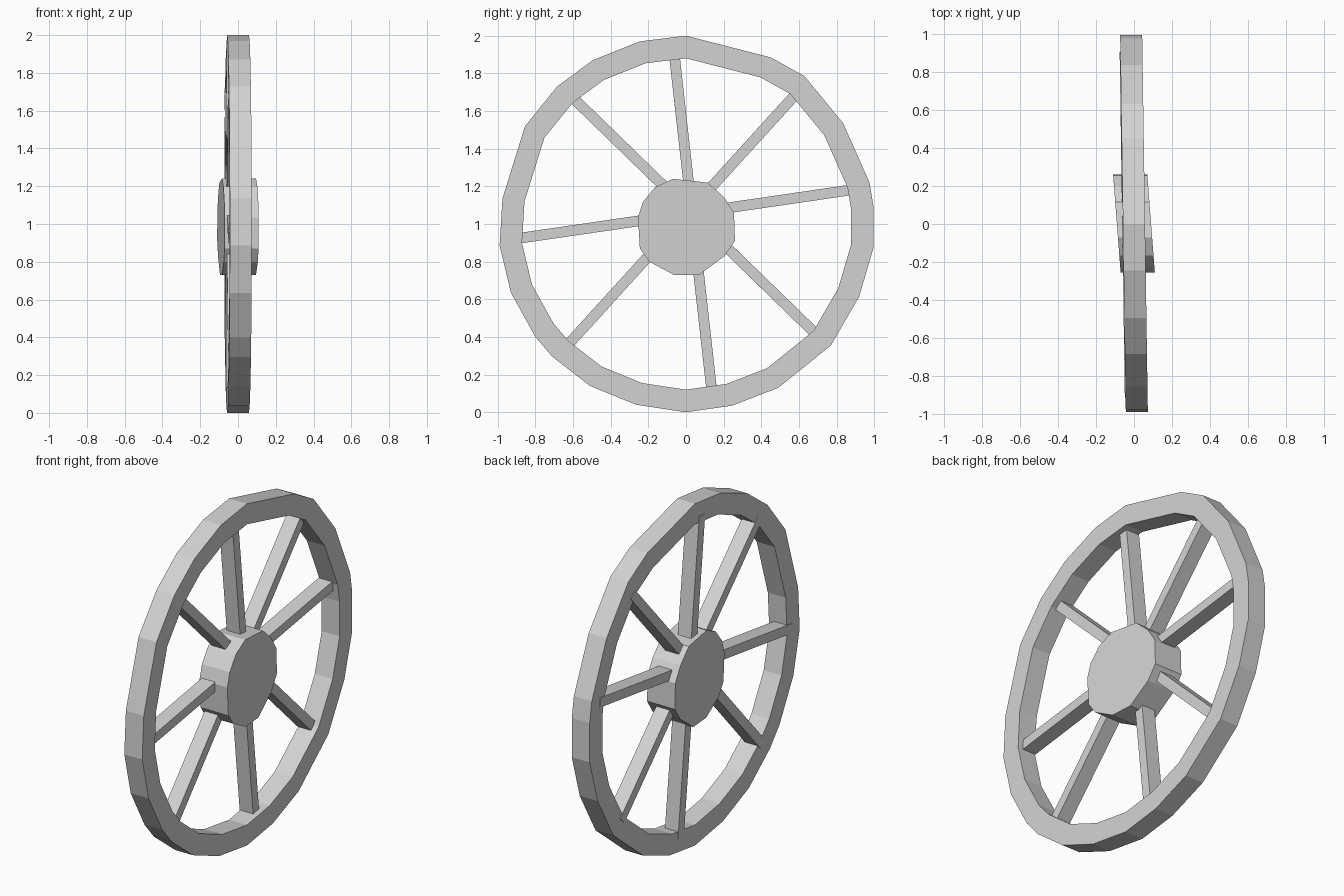
import bpy
import bmesh
from mathutils import Vector

if "Cube" in bpy.data.objects:
    bpy.data.objects.remove(bpy.data.objects["Cube"], do_unlink=True)

grey = bpy.data.materials.new("plain_grey")
grey.use_nodes = True
colour = (0.65, 0.65, 0.65, 1)
grey.diffuse_color = colour
grey.node_tree.nodes["Principled BSDF"].inputs["Base Color"].default_value = colour

CENTRE = Vector((0, 0, 1))


def finish(name, bm, lean):
    """Lean the part along its width, lift it to hub height and make an object."""
    for v in bm.verts:
        v.co.x -= lean * v.co.y
        v.co += CENTRE
    bmesh.ops.recalc_face_normals(bm, faces=bm.faces)
    mesh = bpy.data.meshes.new(name)
    bm.to_mesh(mesh)
    bm.free()
    mesh.materials.append(grey)
    obj = bpy.data.objects.new(name, mesh)
    bpy.context.collection.objects.link(obj)
    return obj


def loop(bm, outline, x, scale=1):
    return [bm.verts.new((x, y * scale, z * scale)) for y, z in outline]


def bridge(bm, first, second):
    count = len(first)
    for i in range(count):
        j = (i + 1) % count
        bm.faces.new((first[i], first[j], second[j], second[i]))


def make_rim(name, outline, half_width, inner_scale, lean):
    bm = bmesh.new()
    loops = [loop(bm, outline, x, s) for x, s in (
        (-half_width, 1), (half_width, 1),
        (half_width, inner_scale), (-half_width, inner_scale))]
    for i, ring in enumerate(loops):
        bridge(bm, ring, loops[(i + 1) % len(loops)])
    return finish(name, bm, lean)


def make_prism(name, outline, x_min, x_max, lean):
    bm = bmesh.new()
    back, front = loop(bm, outline, x_min), loop(bm, outline, x_max)
    bridge(bm, back, front)
    bm.faces.new(back)
    bm.faces.new(front)
    return finish(name, bm, lean)


def make_spoke(name, start, end, width, x_min, x_max, lean):
    start, end = Vector(start), Vector(end)
    along = (end - start).normalized()
    side = Vector((-along.y, along.x)) * width / 2
    start, end = start - along * 0.03, end + along * 0.03
    outline = [start - side, end - side, end + side, start + side]
    return make_prism(name, outline, x_min, x_max, lean)


# Uneven hand-cut rim
rim_outline = [
    (0, 1), (.45, .885), (.63, .785), (.835, .535), (.975, .22), (.995, .1),
    (.995, -.13), (.92, -.385), (.77, -.645), (.49, -.87), (.245, -.965),
    (0, -1), (-.265, -.96), (-.51, -.86), (-.71, -.705), (-.8, -.6),
    (-.93, -.365), (-.99, -.115), (-.975, .135), (-.855, .52),
    (-.685, .73), (-.495, .87), (-.245, .97)]
make_rim("rim", rim_outline, half_width=0.058, inner_scale=0.88, lean=0.015)

# Hub, leaning a little more than the rim
hub_outline = [
    (-.07, .24), (.115, .22), (.2, .145), (.255, .06), (.26, -.09),
    (.205, -.17), (.07, -.27), (-.065, -.27), (-.195, -.2), (-.245, -.13),
    (-.255, .035), (-.23, .115), (-.165, .195)]
make_prism("hub", hub_outline, -0.09, 0.09, lean=0.077)

# Four bars crossing the hub give eight spokes
spokes = {
    "upright_spokes": ((-.06, .88), (.135, -.87)),
    "level_spokes": ((-.88, -.075), (.87, .18)),
    "rising_spokes": ((-.617, -.63), (.57, .675)),
    "falling_spokes": ((-.59, .66), (.67, -.565)),
}
for name, (start, end) in spokes.items():
    make_spoke(name, start, end, width=0.056, x_min=-0.062, x_max=0.025, lean=0.015)
